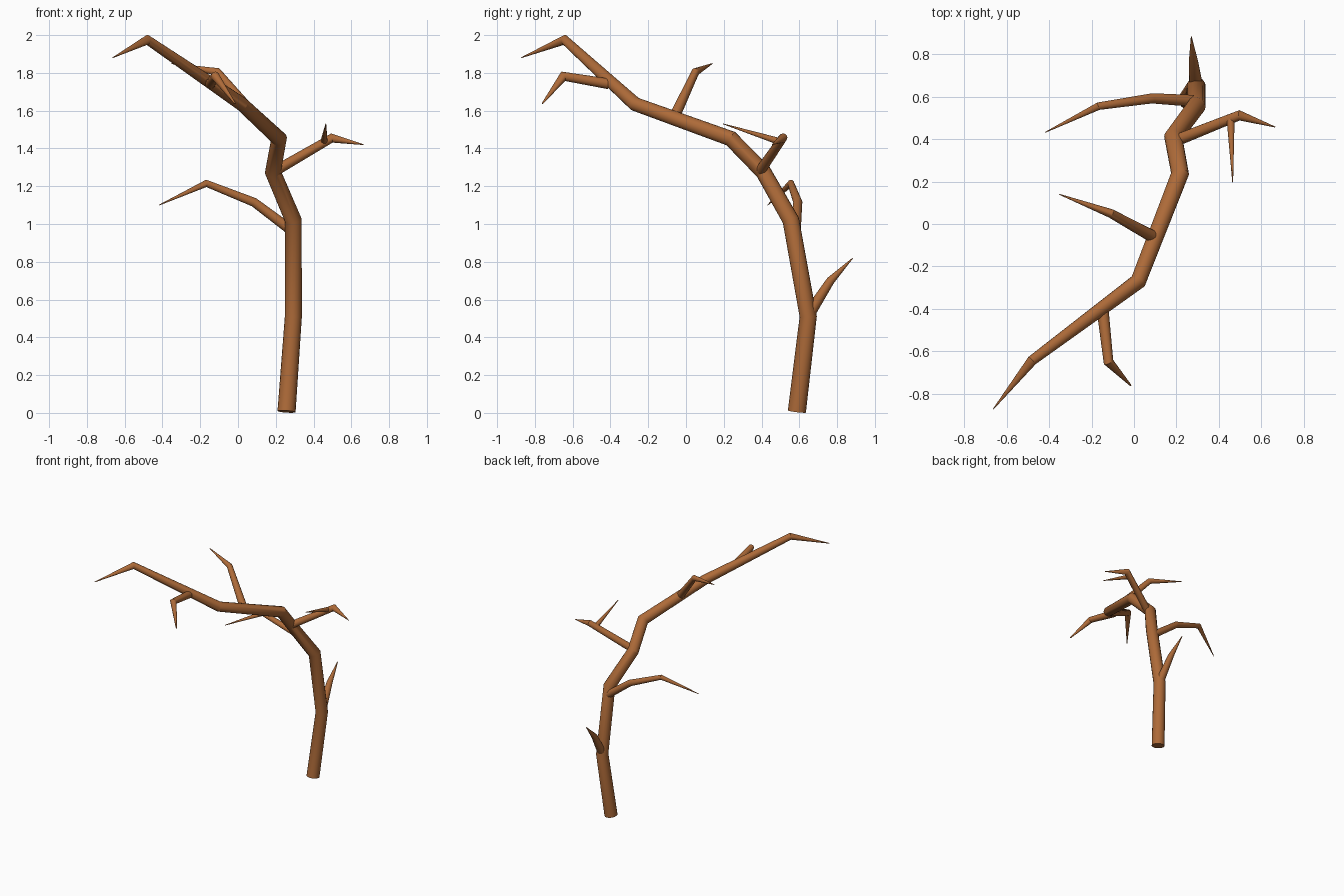
import bpy, bmesh, math
from mathutils import Vector

if "Cube" in bpy.data.objects:
    bpy.data.objects.remove(bpy.data.objects["Cube"])

SIDES = 16

bark = bpy.data.materials.new("brown_bark")
bark.diffuse_color = (0.42, 0.145, 0.04, 1)
bark.use_nodes = True
bark.node_tree.nodes["Principled BSDF"].inputs["Base Color"].default_value = bark.diffuse_color


def limb(name, nodes):
    """Tapered tube with mitred bends; nodes are (x, y, z, radius)."""
    pts = [Vector(n[:3]) for n in nodes]
    dirs = [(b - a).normalized() for a, b in zip(pts, pts[1:])]
    bm = bmesh.new()
    rings = []
    side = dirs[0].orthogonal().normalized()
    for i, p in enumerate(pts):
        d_in = dirs[max(i - 1, 0)]
        d_out = dirs[min(i, len(dirs) - 1)]
        plane = (d_in + d_out).normalized()
        if i > 1:  # carry the ring orientation round the bend
            side = dirs[i - 2].rotation_difference(d_in) @ side
        up = d_in.cross(side)
        ring = []
        for k in range(SIDES):
            a = math.tau * k / SIDES
            off = (side * math.cos(a) + up * math.sin(a)) * nodes[i][3]
            off -= d_in * (off.dot(plane) / d_in.dot(plane))
            ring.append(bm.verts.new(p + off))
        rings.append(ring)
    for r, s in zip(rings, rings[1:]):
        for k in range(SIDES):
            j = (k + 1) % SIDES
            bm.faces.new((r[k], r[j], s[j], s[k]))
    bm.faces.new(rings[0][::-1])
    bm.faces.new(rings[-1])
    bmesh.ops.recalc_face_normals(bm, faces=bm.faces)
    for f in bm.faces:
        f.smooth = True
    mesh = bpy.data.meshes.new(name)
    bm.to_mesh(mesh)
    bm.free()
    mesh.set_sharp_from_angle(angle=math.radians(28))
    mesh.materials.append(bark)
    obj = bpy.data.objects.new(name, mesh)
    bpy.context.collection.objects.link(obj)
    return obj


# Main stem, leaning forward to the long front tip
limb("trunk", [
    (0.257, 0.587, 0.007, 0.048), (0.293, 0.647, 0.51, 0.045),
    (0.293, 0.555, 1.02, 0.044), (0.185, 0.41, 1.275, 0.042),
    (0.217, 0.237, 1.452, 0.041), (0.02, -0.27, 1.635, 0.037),
    (-0.48, -0.643, 1.975, 0.024), (-0.664, -0.873, 1.88, 0.002)])

# Side branches, from the lowest up
limb("back_branch", [
    (0.292, 0.655, 0.53, 0.032), (0.28, 0.765, 0.70, 0.022),
    (0.27, 0.883, 0.82, 0.002)])
limb("left_branch", [
    (0.285, 0.58, 0.965, 0.028), (0.085, 0.592, 1.115, 0.024),
    (-0.168, 0.555, 1.215, 0.018), (-0.418, 0.432, 1.10, 0.002)])
limb("right_branch", [
    (0.195, 0.392, 1.28, 0.028), (0.497, 0.512, 1.455, 0.023),
    (0.665, 0.457, 1.42, 0.002)])
limb("right_twig", [
    (0.455, 0.50, 1.435, 0.019), (0.465, 0.197, 1.53, 0.002)])
limb("upper_branch", [
    (0.09, -0.06, 1.57, 0.029), (-0.11, 0.05, 1.805, 0.021),
    (-0.352, 0.14, 1.85, 0.002)])
limb("front_branch", [
    (-0.147, -0.41, 1.742, 0.028), (-0.12, -0.65, 1.782, 0.023),
    (-0.016, -0.76, 1.638, 0.004)])
